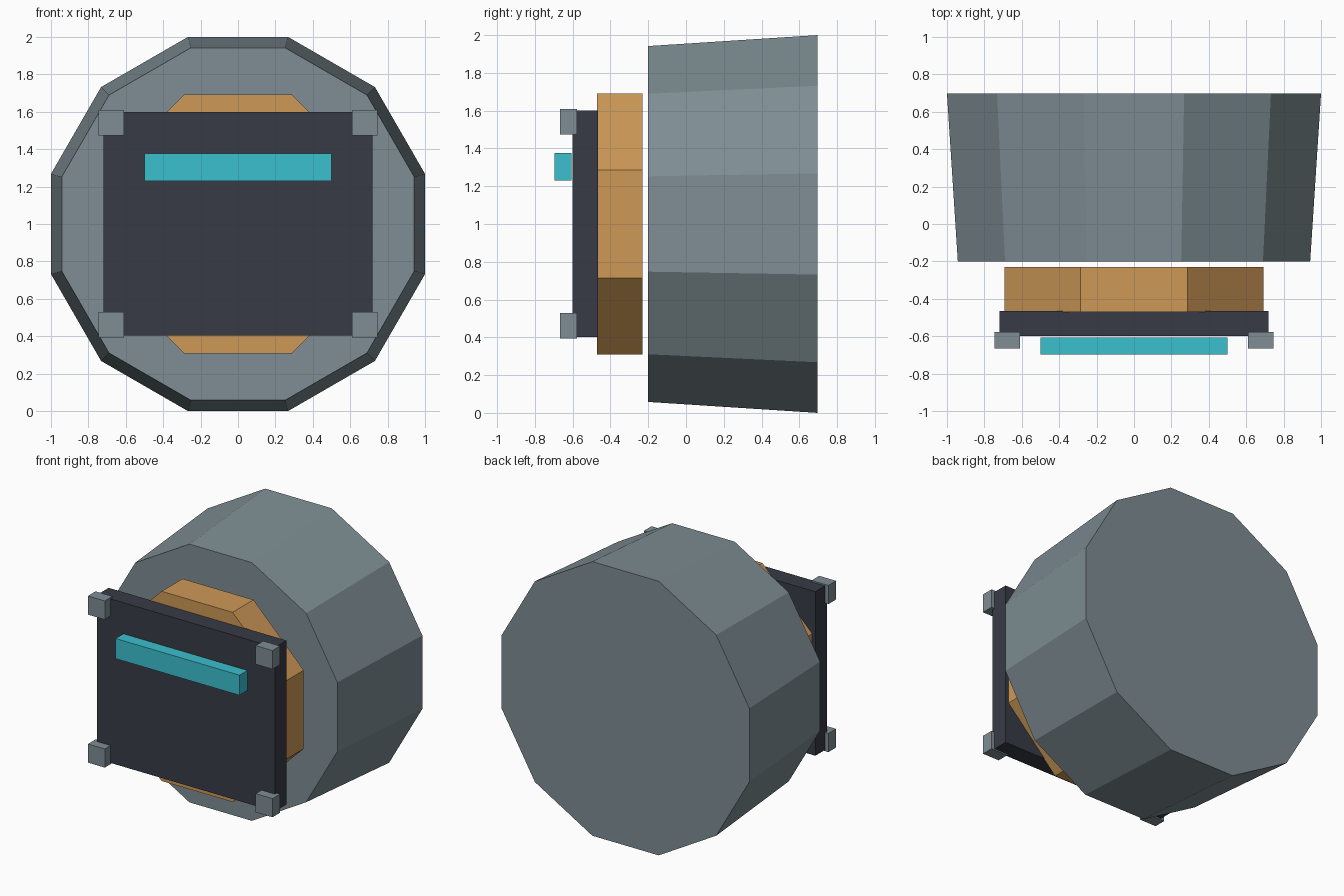
import bpy, bmesh, math
from mathutils import Matrix, Vector

if "Cube" in bpy.data.objects:
    bpy.data.objects.remove(bpy.data.objects["Cube"])


def material(name, rgb):
    m = bpy.data.materials.new(name)
    m.diffuse_color = (*rgb, 1.0)
    m.use_nodes = True
    m.node_tree.nodes["Principled BSDF"].inputs["Base Color"].default_value = m.diffuse_color
    return m


GREY = material("blue_grey", (0.21, 0.27, 0.295))
DARK = material("dark_slate", (0.039, 0.044, 0.061))
ORANGE = material("orange", (0.61, 0.315, 0.095))
CYAN = material("cyan", (0.044, 0.525, 0.62))


def finish(bm, name, mat):
    bmesh.ops.recalc_face_normals(bm, faces=bm.faces)
    mesh = bpy.data.meshes.new(name)
    bm.to_mesh(mesh)
    bm.free()
    mesh.materials.append(mat)
    obj = bpy.data.objects.new(name, mesh)
    bpy.context.collection.objects.link(obj)
    return obj


def prism(name, sides, front, back, y0, y1, mat):
    """Flat-topped polygon along y; front and back are centre-to-flat sizes."""
    k = 1 / math.cos(math.pi / sides)
    place = (Matrix.Translation((0, (y0 + y1) / 2, 1.0))
             @ Matrix.Rotation(math.pi / 2, 4, 'X')
             @ Matrix.Rotation(math.pi / sides, 4, 'Z'))
    bm = bmesh.new()
    bmesh.ops.create_cone(bm, cap_ends=True, segments=sides, radius1=back * k,
                          radius2=front * k, depth=y1 - y0, matrix=place)
    return finish(bm, name, mat)


def box(name, lo, hi, mat):
    lo, hi = Vector(lo), Vector(hi)
    bm = bmesh.new()
    bmesh.ops.create_cube(bm, size=1, matrix=Matrix.Translation((lo + hi) / 2)
                          @ Matrix.Diagonal((*(hi - lo), 1)))
    return finish(bm, name, mat)


# Tapered twelve-sided body and eight-sided collar
prism("body", 12, 0.942, 1.0, -0.20, 0.697, GREY)
prism("collar", 8, 0.692, 0.692, -0.471, -0.231, ORANGE)

# Square front panel with a light bar just ahead of it
box("front_panel", (-0.718, -0.60, 0.403), (0.718, -0.466, 1.60), DARK)
box("light_bar", (-0.5, -0.697, 1.23), (0.5, -0.607, 1.377), CYAN)

# Corner blocks on the panel
for sx, side in ((-1, "left"), (1, "right")):
    for sz, level in ((-1, "lower"), (1, "upper")):
        c = Vector((sx * 0.677, -0.622, 1.002 + sz * 0.54))
        half = Vector((0.068, 0.044, 0.068))
        box(f"corner_block_{level}_{side}", c - half, c + half, GREY)
